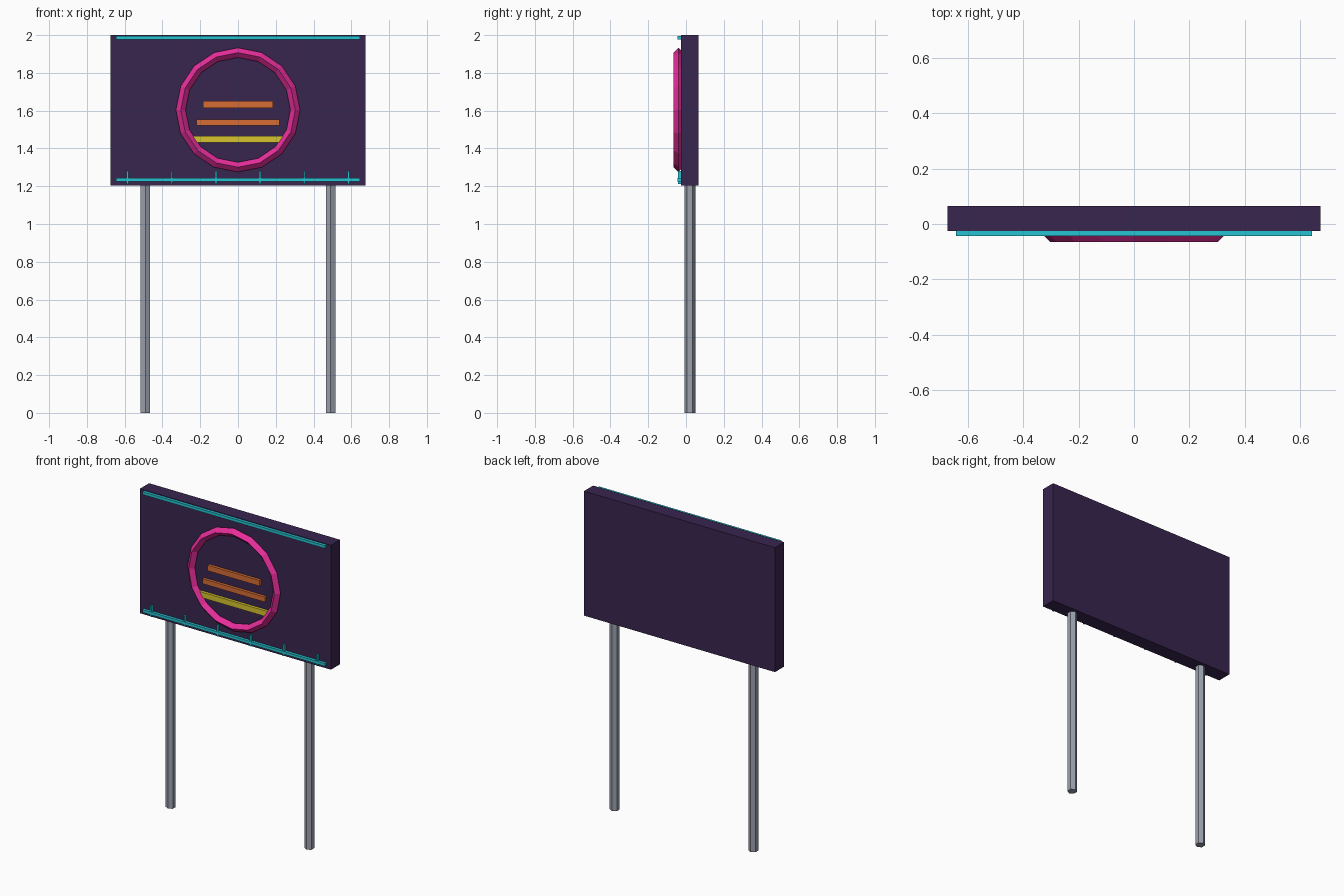
import bpy
import math

if "Cube" in bpy.data.objects:
    bpy.data.objects.remove(bpy.data.objects["Cube"])


def srgb(r, g, b):
    def lin(c):
        c /= 255
        return c / 12.92 if c <= 0.04045 else ((c + 0.055) / 1.055) ** 2.4
    return (lin(r), lin(g), lin(b), 1.0)


def material(name, rgb):
    m = bpy.data.materials.new(name)
    m.diffuse_color = srgb(*rgb)
    m.use_nodes = True
    m.node_tree.nodes["Principled BSDF"].inputs["Base Color"].default_value = m.diffuse_color
    return m


PURPLE = material("dark_purple", (56, 37, 79))
PINK = material("neon_pink", (232, 46, 156))
TEAL = material("neon_teal", (38, 195, 210))
ORANGE = material("neon_orange", (215, 108, 52))
YELLOW = material("neon_yellow", (215, 195, 48))
GREY = material("pole_grey", (155, 161, 174))


def finish(name, mat):
    ob = bpy.context.object
    ob.name = name
    ob.data.materials.append(mat)
    return ob


def box(name, mat, x, y, z):
    """Box from (min, max) pairs on each axis."""
    bpy.ops.mesh.primitive_cube_add(size=1, location=[(a + b) / 2 for a, b in (x, y, z)])
    ob = finish(name, mat)
    ob.scale = [b - a for a, b in (x, y, z)]
    bpy.ops.object.transform_apply(location=False, rotation=False, scale=True)
    return ob


FRONT = -0.026           # front face of the board
TUBE = (-0.044, FRONT)   # depth range of the light strips

# Sign board
box("sign_board", PURPLE, (-0.675, 0.675), (FRONT, 0.066), (1.205, 2.0))

# Two hexagonal poles
for side, x in (("left", -0.49), ("right", 0.49)):
    bpy.ops.mesh.primitive_cylinder_add(vertices=6, radius=0.029, depth=1.205,
                                        location=(x, 0.02, 1.205 / 2))
    finish(side + "_pole", GREY)

# Low-poly ring, half sunk into the board
bpy.ops.mesh.primitive_torus_add(major_segments=16, minor_segments=4,
                                 major_radius=0.303, minor_radius=0.026,
                                 location=(0, -0.040, 1.604),
                                 rotation=(math.pi / 2, 0, 0))
finish("neon_ring", PINK)

# Horizontal bars inside the ring
for name, mat, half, z, h in (("upper_bar", ORANGE, 0.184, 1.632, 0.036),
                              ("middle_bar", ORANGE, 0.22, 1.538, 0.032),
                              ("lower_bar", YELLOW, 0.25, 1.449, 0.036)):
    box(name, mat, (-half, half), TUBE, (z - h / 2, z + h / 2))

# Edge strips along the top and bottom
for name, z in (("top_strip", 1.987), ("bottom_strip", 1.234)):
    box(name, TEAL, (-0.645, 0.645), TUBE, (z - 0.009, z + 0.009))

# Short upright ticks on the bottom strip
for i in range(6):
    x = -0.585 + i * 0.234
    box(f"tick_{i + 1}", TEAL, (x - 0.005, x + 0.005), (-0.0435, FRONT), (1.213, 1.281))
